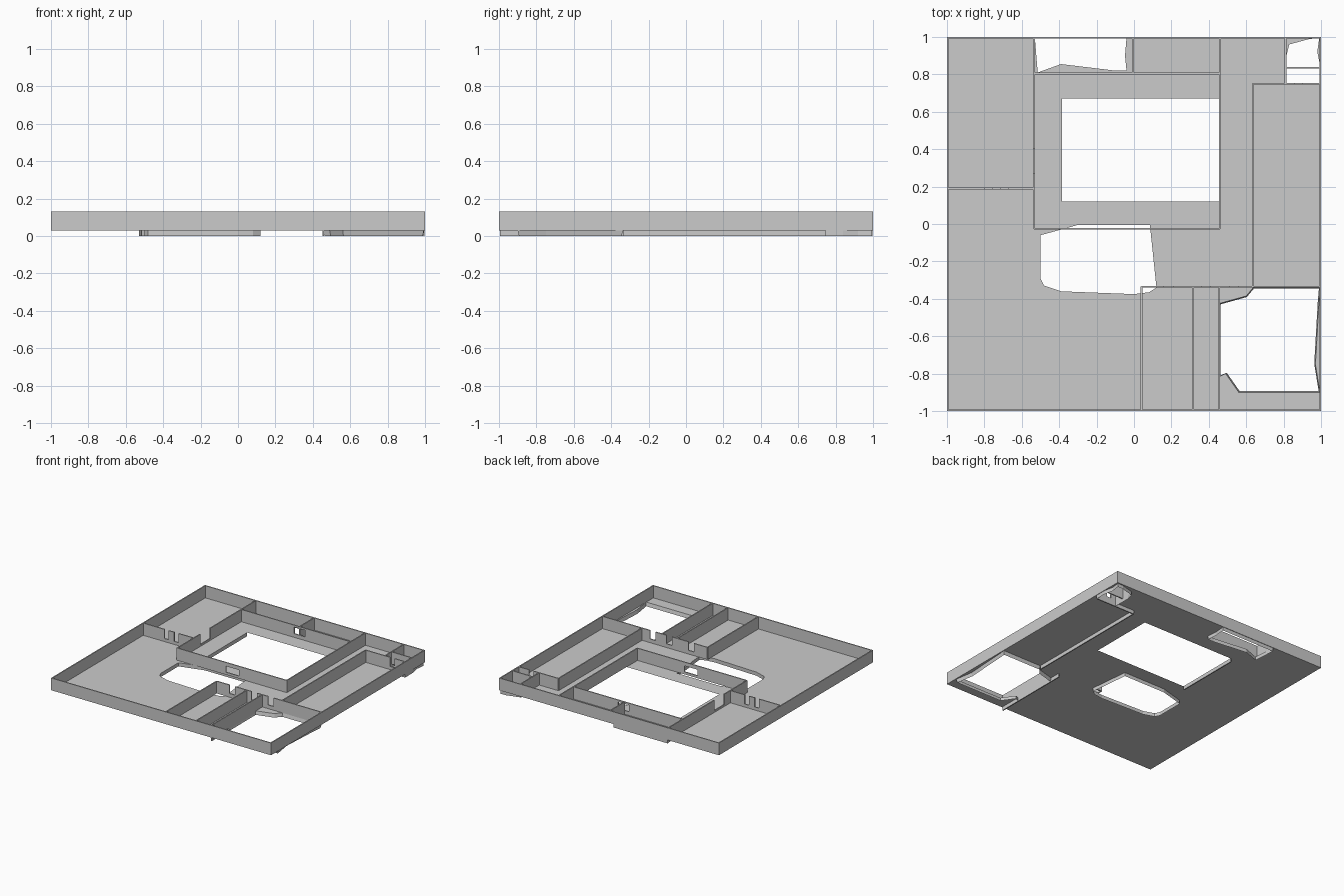
import bpy, bmesh
from mathutils import Vector

if "Cube" in bpy.data.objects:
    bpy.data.objects.remove(bpy.data.objects["Cube"])

FLOOR, TOP, T = 0.03, 0.13, 0.009


def to_object(name, bm):
    mesh = bpy.data.meshes.new(name)
    bm.to_mesh(mesh)
    bm.free()
    ob = bpy.data.objects.new(name, mesh)
    bpy.context.collection.objects.link(ob)
    return ob


def add_box(bm, lo, hi):
    r = bmesh.ops.create_cube(bm, size=1)
    for v in r["verts"]:
        v.co = Vector([(lo[i] + hi[i]) / 2 + v.co[i] * (hi[i] - lo[i]) for i in range(3)])


def wall(name, axis, c, a, b, gaps=(), z0=FLOOR, z1=TOP):
    """Thin wall along an axis; gaps are (start, end, bottom, top) openings."""
    bm = bmesh.new()

    def piece(s, e, lo, hi):
        if e - s < 1e-4 or hi - lo < 1e-4:
            return
        if axis == "x":
            add_box(bm, (s, c - T / 2, lo), (e, c + T / 2, hi))
        else:
            add_box(bm, (c - T / 2, s, lo), (c + T / 2, e, hi))

    pos = a
    for s, e, lo, hi in gaps:
        piece(pos, s, z0, z1)
        piece(s, e, z0, lo)
        piece(s, e, hi, z1)
        pos = e
    piece(pos, b, z0, z1)
    return to_object(name, bm)


def skirt(name, pts, shrink=1.0):
    """Rim hanging from a floor opening down to the ground."""
    bm = bmesh.new()
    mid = sum((Vector(p) for p in pts), Vector((0, 0))) / len(pts)
    top = [bm.verts.new((x, y, FLOOR)) for x, y in pts]
    low = []
    for p in pts:
        q = mid + (Vector(p) - mid) * shrink
        low.append(bm.verts.new((q.x, q.y, 0)))
    n = len(pts)
    for i in range(n):
        j = (i + 1) % n
        bm.faces.new((top[i], top[j], low[j], low[i]))
    return to_object(name, bm)


# Floor openings
court = [(-.39, .12), (.458, .12), (.458, .67), (-.39, .67)]
pool = [(-.5, -.06), (-.3, -.005), (.085, -.005), (.12, -.34), (.08, -.365),
        (0, -.375), (-.39, -.36), (-.48, -.33), (-.5, -.29)]
back_gap = [(-.53, .996), (-.04, .996), (-.048, .9), (-.04, .82), (-.1, .82),
            (-.39, .855), (-.515, .81)]
corner_gap = [(.815, .752), (.996, .752), (.996, .84), (.98, .92), (.99, .992),
              (.94, .99), (.83, .96), (.815, .9)]
front_gap = [(.456, -.425), (.6, -.385), (.64, -.337), (.996, -.337), (.99, -.4),
             (.97, -.75), (.994, -.9), (.56, -.9), (.49, -.8), (.456, -.815)]

# Floor sheet with the openings cut out
bm = bmesh.new()
edges = []
outer = [(-.996, -.998), (.998, -.998), (.998, .998), (-.996, .998)]
for loop in (outer, court, pool, back_gap, corner_gap, front_gap):
    vs = [bm.verts.new((x, y, FLOOR)) for x, y in loop]
    edges += [bm.edges.new((vs[i - 1], vs[i])) for i in range(len(vs))]
bmesh.ops.triangle_fill(bm, edges=edges, use_beauty=True, normal=(0, 0, 1))
to_object("floor", bm)

# Hanging rims below the openings
skirt("pool_rim", pool)
skirt("back_gap_rim", back_gap)
skirt("corner_gap_rim", corner_gap)
skirt("front_gap_rim", front_gap, 0.975)
wall("court_rim", "y", -.39, .12, .67, z0=0, z1=FLOOR)
wall("side_room_rim", "y", .635, -.335, .75, z0=0, z1=FLOOR)
wall("side_room_back_rim", "x", .75, .635, .995, z0=0, z1=FLOOR)
wall("front_room_rim", "y", .455, -.995, -.335, z0=0, z1=FLOOR)

# Outer walls
for s, n in ((-1, "front"), (1, "back")):
    wall(n + "_outer_wall", "x", s * .9955, -1, 1)
for s, n in ((-1, "left"), (1, "right")):
    wall(n + "_outer_wall", "y", s * .9955, -.991, .991)

# Inner walls with door and window openings
wall("court_left_wall", "y", -.535, -.025, .991, [(.27, .40, .045, TOP)])
wall("court_right_wall", "y", .46, -.025, .991)
wall("court_front_wall", "x", -.025, -.535, .46, [(-.09, .03, .05, .10)])
wall("court_back_wall", "x", .805, -.535, .46, [(-.05, .05, .06, .115)])
wall("left_divider", "x", .19, -.991, -.535,
     [(-.80, -.76, .055, TOP), (-.71, -.67, .055, TOP)])
wall("back_divider", "y", -.005, .805, .991)
wall("side_room_wall", "y", .635, -.335, .75)
wall("side_room_back_wall", "x", .75, .635, .991, [(.86, .90, .055, TOP)])
wall("corner_room_wall", "y", .81, .75, .991)
wall("corner_room_divider", "x", .835, .81, .991)
wall("front_rooms_wall", "x", -.335, .04, .991,
     [(.16, .21, .06, TOP), (.36, .41, .06, TOP), (.51, .56, .06, TOP)])
for i, x in enumerate((.04, .315, .455)):
    wall(f"front_room_divider_{i + 1}", "y", x, -.991, -.335)
